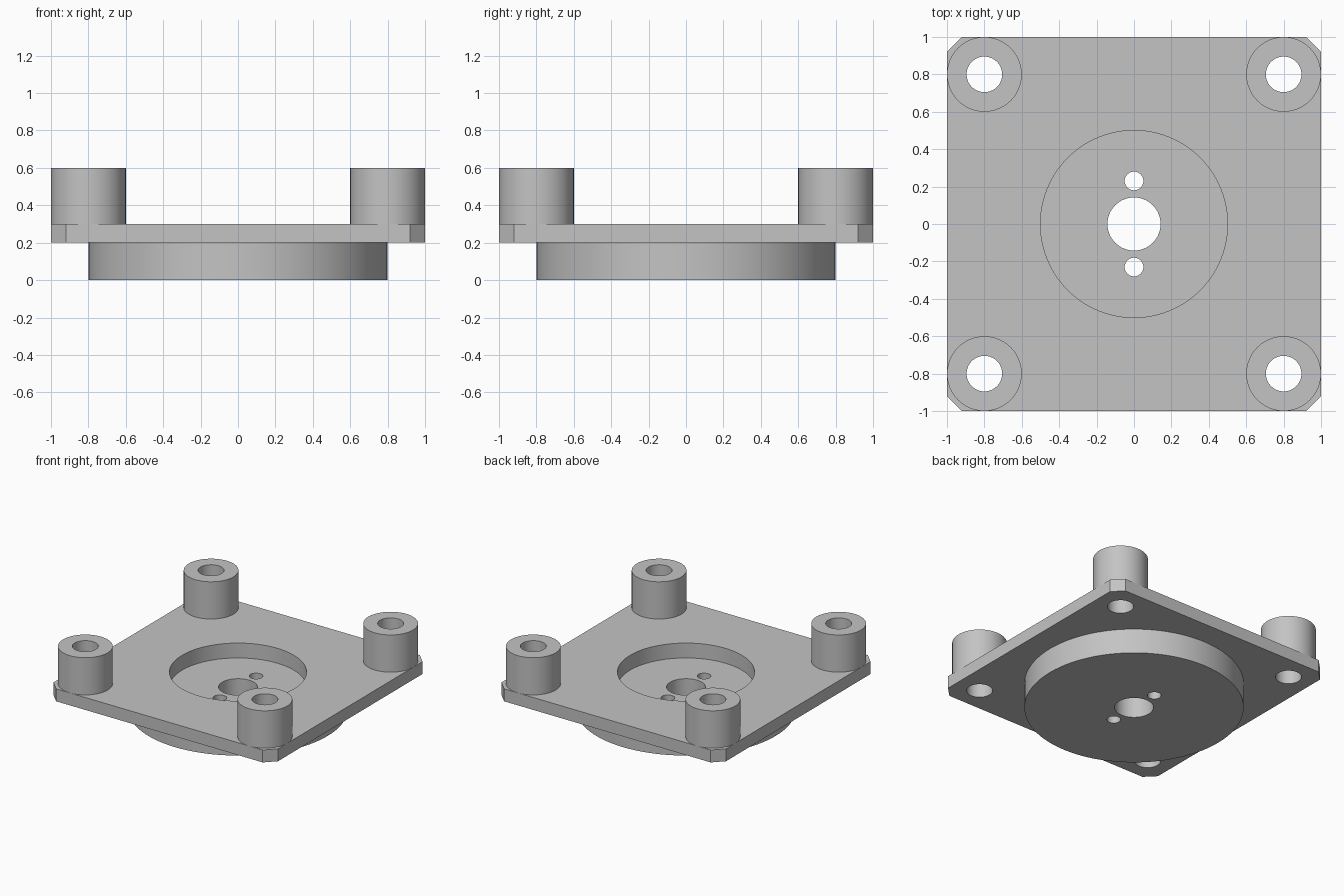
import bpy, bmesh
from math import cos, sin, tau, radians

cube = bpy.data.objects.get("Cube")
if cube:
    bpy.data.objects.remove(cube, do_unlink=True)

grey = bpy.data.materials.new("plain grey")
grey.use_nodes = True
COLOUR = (0.55, 0.55, 0.55, 1)
grey.diffuse_color = COLOUR
grey.node_tree.nodes["Principled BSDF"].inputs["Base Color"].default_value = COLOUR

# Heights of the levels
BASE, FLOOR, UNDER, TOP, POST_TOP = 0, 0.18, 0.2, 0.3, 0.6
BOSS_R, RECESS_R, POST_R, BOLT_R = 0.8, 0.5, 0.2, 0.095
CHAMFER = 0.08
CORNERS = {"front_right": (-0.8, -0.8), "front_left": (0.8, -0.8),
           "back_left": (0.8, 0.8), "back_right": (-0.8, 0.8)}
# Centre bore and its two pin holes: x, y, radius
BORES = [(0, 0, 0.142), (0, 0.23, 0.05), (0, -0.23, 0.05)]


def loop(bm, points, z):
    """Closed chain of vertices at one height."""
    verts = [bm.verts.new((x, y, z)) for x, y in points]
    for a, b in zip(verts, verts[1:] + verts[:1]):
        bm.edges.new((a, b))
    return verts


def circle(x, y, r):
    n = 96 if r > 0.4 else 48
    return [(x + r * cos(tau * i / n), y + r * sin(tau * i / n)) for i in range(n)]


def wall(bm, low, high, inward=False):
    """Side faces between two matching loops."""
    for i in range(len(low)):
        j = (i + 1) % len(low)
        quad = [low[i], low[j], high[j], high[i]]
        bm.faces.new(quad[::-1] if inward else quad)


def cap(bm, loops, up):
    """Flat face bounded by an outline and any holes."""
    edges = [bm.edges.get((a, b)) for l in loops for a, b in zip(l, l[1:] + l[:1])]
    made = bmesh.ops.triangle_fill(bm, edges=edges, use_beauty=True)["geom"]
    for f in made:
        if isinstance(f, bmesh.types.BMFace):
            f.normal_update()
            if (f.normal.z > 0) != up:
                f.normal_flip()


def finish(bm, name):
    mesh = bpy.data.meshes.new(name)
    bm.to_mesh(mesh)
    bm.free()
    mesh.materials.append(grey)
    obj = bpy.data.objects.new(name, mesh)
    bpy.context.collection.objects.link(obj)
    bpy.ops.object.select_all(action="DESELECT")
    obj.select_set(True)
    bpy.context.view_layer.objects.active = obj
    bpy.ops.object.shade_smooth_by_angle(angle=radians(30))


# Square plate with clipped corners, bolt holes and the opening of the recess
bm = bmesh.new()
c = 1 - CHAMFER
outline = [(c, -1), (1, -c), (1, c), (c, 1), (-c, 1), (-1, c), (-1, -c), (-c, -1)]
low, high = loop(bm, outline, UNDER), loop(bm, outline, TOP)
wall(bm, low, high)
lows, highs = [low], [high]
for x, y in CORNERS.values():
    hole = circle(x, y, BOLT_R)
    lows.append(loop(bm, hole, UNDER))
    highs.append(loop(bm, hole, TOP))
    wall(bm, lows[-1], highs[-1], inward=True)
lows.append(loop(bm, circle(0, 0, BOSS_R), UNDER))
highs.append(loop(bm, circle(0, 0, RECESS_R), TOP))
cap(bm, lows, up=False)
cap(bm, highs, up=True)
finish(bm, "mounting_plate")

# Round boss under the plate, with the recess sunk into it and the bores through it
bm = bmesh.new()
rim = circle(0, 0, BOSS_R)
recess = circle(0, 0, RECESS_R)
lows, floors = [loop(bm, rim, BASE)], [loop(bm, recess, FLOOR)]
wall(bm, lows[0], loop(bm, rim, UNDER))
wall(bm, floors[0], loop(bm, recess, TOP), inward=True)
for bore in BORES:
    hole = circle(*bore)
    lows.append(loop(bm, hole, BASE))
    floors.append(loop(bm, hole, FLOOR))
    wall(bm, lows[-1], floors[-1], inward=True)
cap(bm, lows, up=False)
cap(bm, floors, up=True)
finish(bm, "round_boss")

# Hollow corner posts
for corner, (x, y) in CORNERS.items():
    bm = bmesh.new()
    outer, inner = circle(x, y, POST_R), circle(x, y, BOLT_R)
    outer_top, inner_top = loop(bm, outer, POST_TOP), loop(bm, inner, POST_TOP)
    wall(bm, loop(bm, outer, TOP), outer_top)
    wall(bm, loop(bm, inner, TOP), inner_top, inward=True)
    cap(bm, [outer_top, inner_top], up=True)
    finish(bm, corner + "_post")
